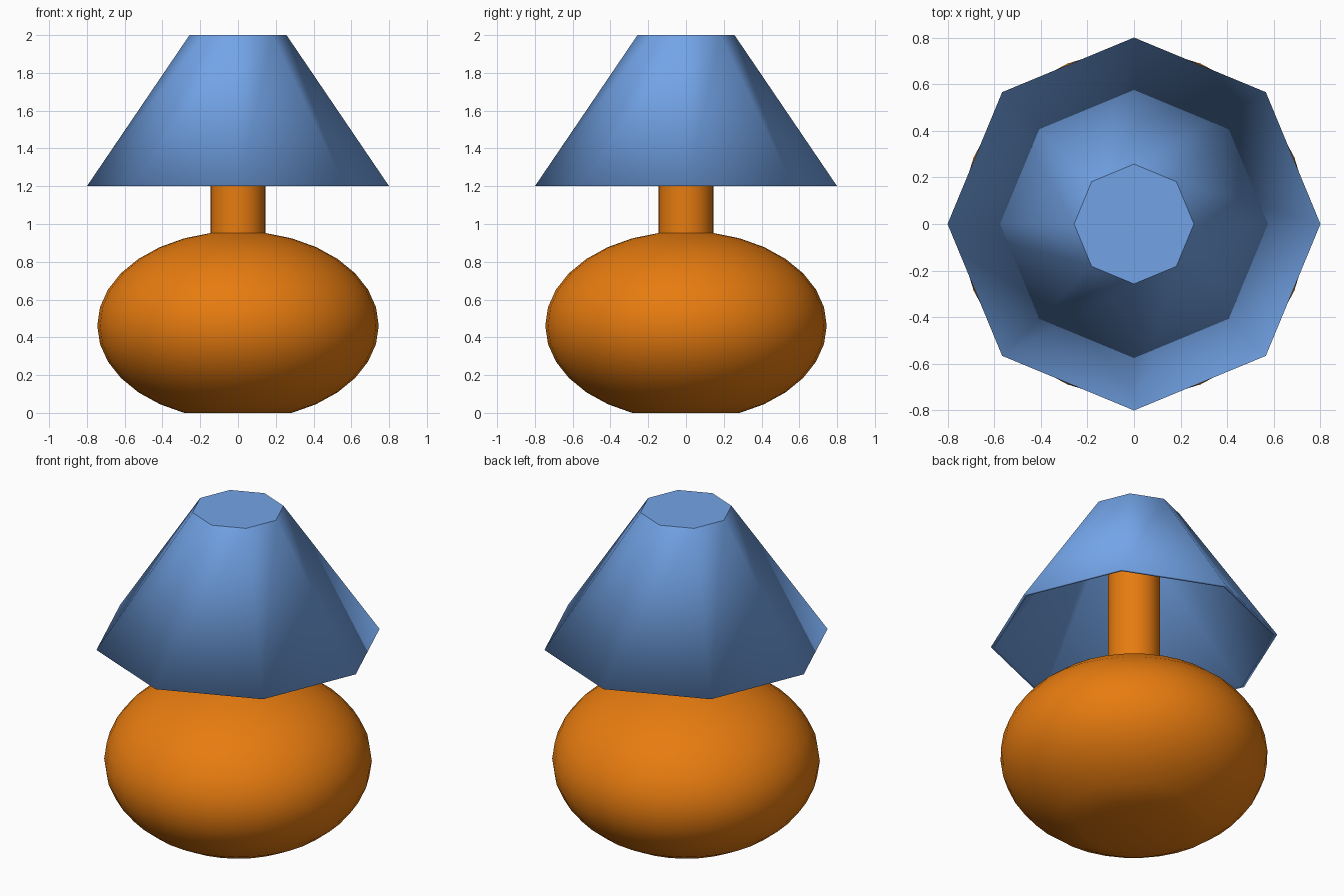
import bpy, bmesh
from math import sin, cos, pi, radians

default = bpy.data.objects.get("Cube")
if default:
    bpy.data.objects.remove(default, do_unlink=True)


def material(name, rgb):
    mat = bpy.data.materials.new(name)
    mat.use_nodes = True
    mat.diffuse_color = (*rgb, 1)
    mat.node_tree.nodes["Principled BSDF"].inputs["Base Color"].default_value = (*rgb, 1)
    return mat


def revolve(name, profile, sides, mat, cap_start=False, cap_end=False):
    """Lathe a (radius, height) profile, listed bottom to top, around z."""
    bm = bmesh.new()
    rings = []
    for r, z in profile:
        angles = [2 * pi * i / sides for i in range(sides)]
        rings.append([bm.verts.new((r * cos(a), r * sin(a), z)) for a in angles])
    for low, high in zip(rings, rings[1:]):
        for i in range(sides):
            j = (i + 1) % sides
            bm.faces.new((low[i], low[j], high[j], high[i])).smooth = True
    if cap_start:
        bm.faces.new(rings[0][::-1])
    if cap_end:
        bm.faces.new(rings[-1])
    mesh = bpy.data.meshes.new(name)
    bm.to_mesh(mesh)
    bm.free()
    mesh.materials.append(mat)
    obj = bpy.data.objects.new(name, mesh)
    bpy.context.collection.objects.link(obj)
    return obj


orange = material("orange_glaze", (0.8, 0.2, 0.005))
blue = material("blue_shade", (0.17, 0.37, 0.8))

# Squashed round base with a flat foot, its top ring drawn up into the stem
radius, half_height, steps = 0.745, 0.5, 16
centre = half_height * cos(2 * pi / steps)
profile = []
for k in range(2, steps):
    a = pi * k / steps
    profile.append((radius * sin(a), centre - half_height * cos(a)))
profile[0] = (profile[0][0], 0)
profile.append((profile[-1][0], 1.97))
base = revolve("base_and_stem", profile, 32, orange, cap_start=True, cap_end=True)
bpy.ops.object.select_all(action="DESELECT")
base.select_set(True)
bpy.context.view_layer.objects.active = base
bpy.ops.object.shade_smooth_by_angle(angle=radians(30))

# Eight-sided hollow shade with smooth sides and a flat closed top
shade = revolve("lamp_shade", [(0.8, 1.2), (0.257, 2.0)], 8, blue, cap_end=True)
wall = shade.modifiers.new("wall", "SOLIDIFY")
wall.thickness = 0.025
wall.offset = -1

# Keep the lower rim level with the shade's bottom edge
bpy.context.view_layer.objects.active = shade
bpy.ops.object.modifier_apply(modifier=wall.name)
for v in shade.data.vertices:
    if v.co.z < 1.4:
        v.co.z = 1.2
for face in shade.data.polygons:
    face.use_smooth = abs(face.normal.z) < 0.99 or face.center.z < 1.4
